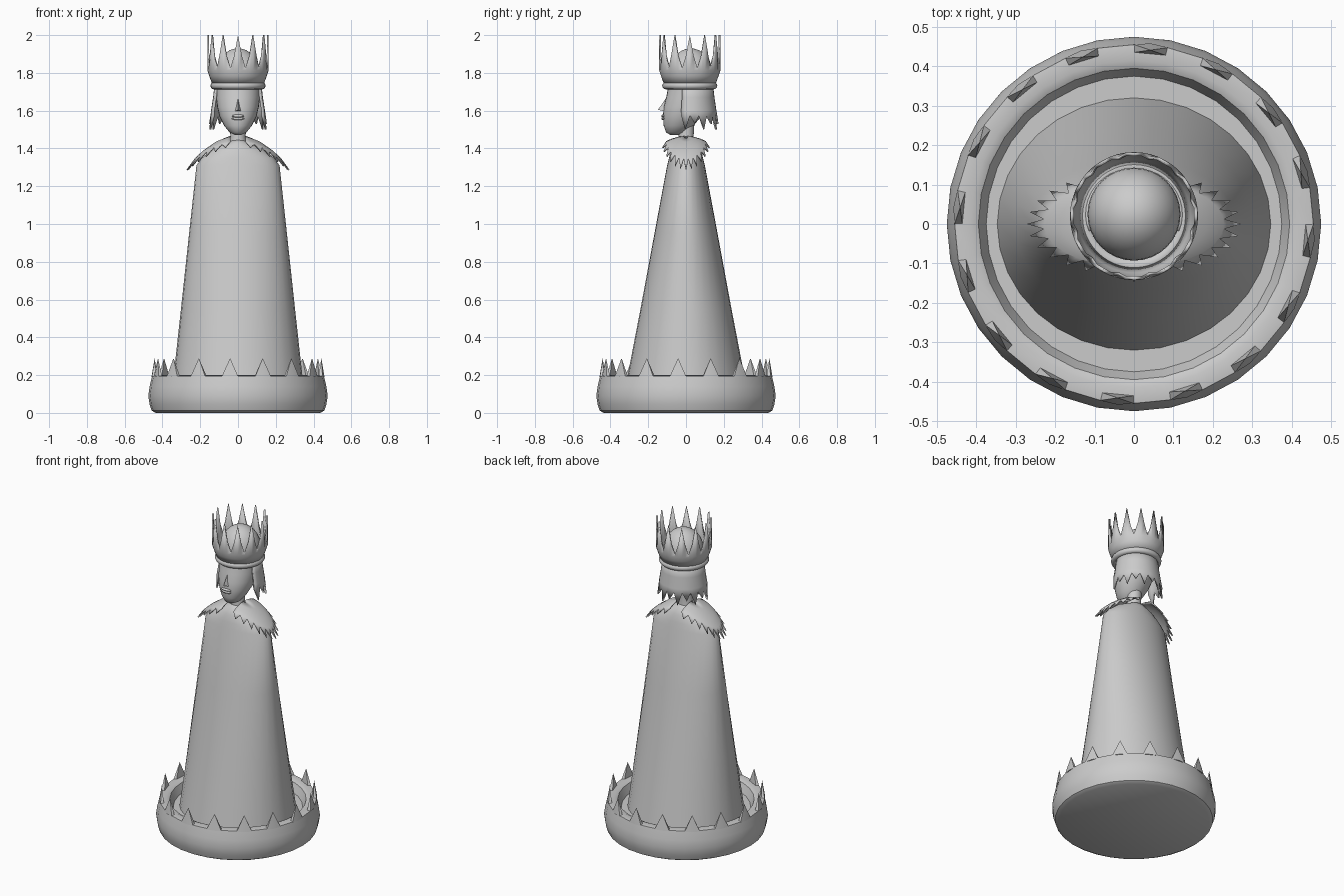
import bpy, bmesh, math
from math import sin, cos, pi, radians

if "Cube" in bpy.data.objects:
    bpy.data.objects.remove(bpy.data.objects["Cube"])


def finish(name, bm, angle=40, thick=0):
    bmesh.ops.remove_doubles(bm, verts=bm.verts, dist=1e-5)
    bmesh.ops.recalc_face_normals(bm, faces=bm.faces)
    me = bpy.data.meshes.new(name)
    bm.to_mesh(me)
    bm.free()
    ob = bpy.data.objects.new(name, me)
    bpy.context.collection.objects.link(ob)
    if thick:
        m = ob.modifiers.new("thickness", 'SOLIDIFY')
        m.thickness = thick
        m.offset = 0
    bpy.ops.object.select_all(action='DESELECT')
    ob.select_set(True)
    bpy.context.view_layer.objects.active = ob
    bpy.ops.object.shade_smooth_by_angle(angle=radians(angle))
    return ob


def sheet(name, fn, nu, nv, closed=True, cap=False, angle=40, thick=0):
    """Grid surface: fn(i, j) gives the point at column i of row j."""
    bm = bmesh.new()
    rows = [[bm.verts.new(fn(i, j)) for i in range(nu)] for j in range(nv)]
    for a, b in zip(rows, rows[1:]):
        for i in range(nu if closed else nu - 1):
            k = (i + 1) % nu
            bm.faces.new((a[i], a[k], b[k], b[i]))
    if cap:
        bm.faces.new(rows[0])
        bm.faces.new(rows[-1])
    return finish(name, bm, angle, thick)


def loft(name, rings, n=32, angle=40):
    """Stack of ellipses (z, rx, ry, cy)."""
    def p(i, j):
        z, rx, ry, cy = rings[j]
        a = 2 * pi * i / n
        return rx * cos(a), cy + ry * sin(a), z
    return sheet(name, p, n, len(rings), cap=True, angle=angle)


# base: round tray with a recessed floor
profile = [(.435, 0), (.457, .012), (.468, .045), (.475, .09), (.468, .14),
           (.455, .195), (.415, .2), (.395, .19), (.375, .14)]
loft("base", [(z, r, r, 0) for r, z in profile])

# base spikes: slim pyramids around the rim
bm = bmesh.new()
for k in range(16):
    a = radians(-5.4 + 22.5 * k)
    d = .098
    pts = [(r * cos(a + s), r * sin(a + s), .19)
           for r, s in ((.456, -d), (.46, 0), (.456, d), (.435, d), (.435, -d))]
    v = [bm.verts.new(q) for q in pts]
    t = bm.verts.new((.443 * cos(a), .443 * sin(a), .29))
    bm.faces.new(v)
    for i in range(5):
        bm.faces.new((v[i], v[(i + 1) % 5], t))
finish("base_spikes", bm)

# robe: tapering elliptical cone, rounded at the shoulders
loft("robe", [(.14, .347, .32, 0), (.55, .302, .241, 0), (.95, .259, .167, 0),
              (1.31, .22, .1, 0), (1.35, .19, .09, 0), (1.395, .135, .08, 0),
              (1.43, .06, .06, 0), (1.445, .035, .04, 0)])

# shoulder capes: curved leaves with toothed edges
TEETH = 13
for side, label in ((-1, "left"), (1, "right")):
    def cape(i, j):
        t = -pi / 2 + pi * i / (2 * TEETH)
        s = (.04, .35, .65, .84, 1.04 if i % 2 else .85)[j]
        x, y = .22 * s * cos(t), .12 * s * sin(t)
        z = 1.462 - .24 * x - 2.1 * x * x - 2.5 * y * y
        if j == 4 and i % 2:
            z -= .012
        return side * (x + .04), y, z
    sheet("shoulder_cape_" + label, cape, 2 * TEETH + 1, 5, closed=False, thick=.008)

# neck and face
loft("neck", [(1.42, .05, .045, 0), (1.46, .04, .04, 0), (1.54, .045, .045, 0)], 20)
face = [(1.472, .018, -.085, -.03), (1.485, .045, -.105, .0), (1.52, .073, -.118, .04),
        (1.57, .098, -.122, .08), (1.62, .11, -.118, .11), (1.67, .116, -.105, .13),
        (1.75, .12, -.09, .145)]
loft("face", [(z, rx, (b - f) / 2, (b + f) / 2) for z, rx, f, b in face], 28)

# nose
bm = bmesh.new()
nose = [bm.verts.new(q) for q in ((0, -.1, 1.675), (-.02, -.11, 1.595),
                                  (.02, -.11, 1.595), (0, -.148, 1.605))]
for f in ((0, 1, 3), (0, 3, 2), (1, 2, 3), (0, 2, 1)):
    bm.faces.new([nose[i] for i in f])
finish("nose", bm)

# lips
for label, z in (("upper", 1.572), ("lower", 1.558)):
    bpy.ops.mesh.primitive_uv_sphere_add(segments=16, ring_count=8, radius=1,
                                         location=(0, -.119, z))
    ob = bpy.context.object
    ob.name = ob.data.name = label + "_lip"
    ob.scale = (.034, .012, .008)
    bpy.ops.object.shade_smooth()

# hair: flared shell round the back and sides with pointed ends
LOCKS = 11


def hair(i, j):
    n = 2 * LOCKS
    a = radians(-22 + 224 * i / n)
    tip = i % 2
    r = (.118, .127, .138, .15 if tip else .138)[j]
    low = 1.5 if i % 4 == 1 else 1.53
    z = (1.75, 1.67, 1.6, low if tip else 1.575)[j]
    return r * cos(a), .025 + r * sin(a) * .95, z


sheet("hair", hair, 2 * LOCKS + 1, 4, closed=False, thick=.01)

# skull dome inside the crown
bpy.ops.mesh.primitive_uv_sphere_add(segments=32, ring_count=16, radius=1,
                                     location=(0, .025, 1.79))
ob = bpy.context.object
ob.name = ob.data.name = "head_top"
ob.scale = (.118, .118, .14)
bpy.ops.object.shade_smooth()

# crown band
bpy.ops.mesh.primitive_torus_add(major_radius=.127, minor_radius=.019, major_segments=36,
                                 minor_segments=12, location=(0, .02, 1.732))
bpy.context.object.name = bpy.context.object.data.name = "crown_band"
bpy.ops.object.shade_smooth()

# crown points
def crown(i, j):
    a = 2 * pi * i / 48
    k = i % 4
    top = (2.0, 1.89, 1.825, 1.89)[k]
    r = (.13, .148, .158, .157 if k == 0 else .158 - .006 * (k == 2))[j]
    return r * cos(a), .02 + r * sin(a), (1.735, 1.785, 1.815, top)[j]


sheet("crown_points", crown, 48, 4, thick=.009)
